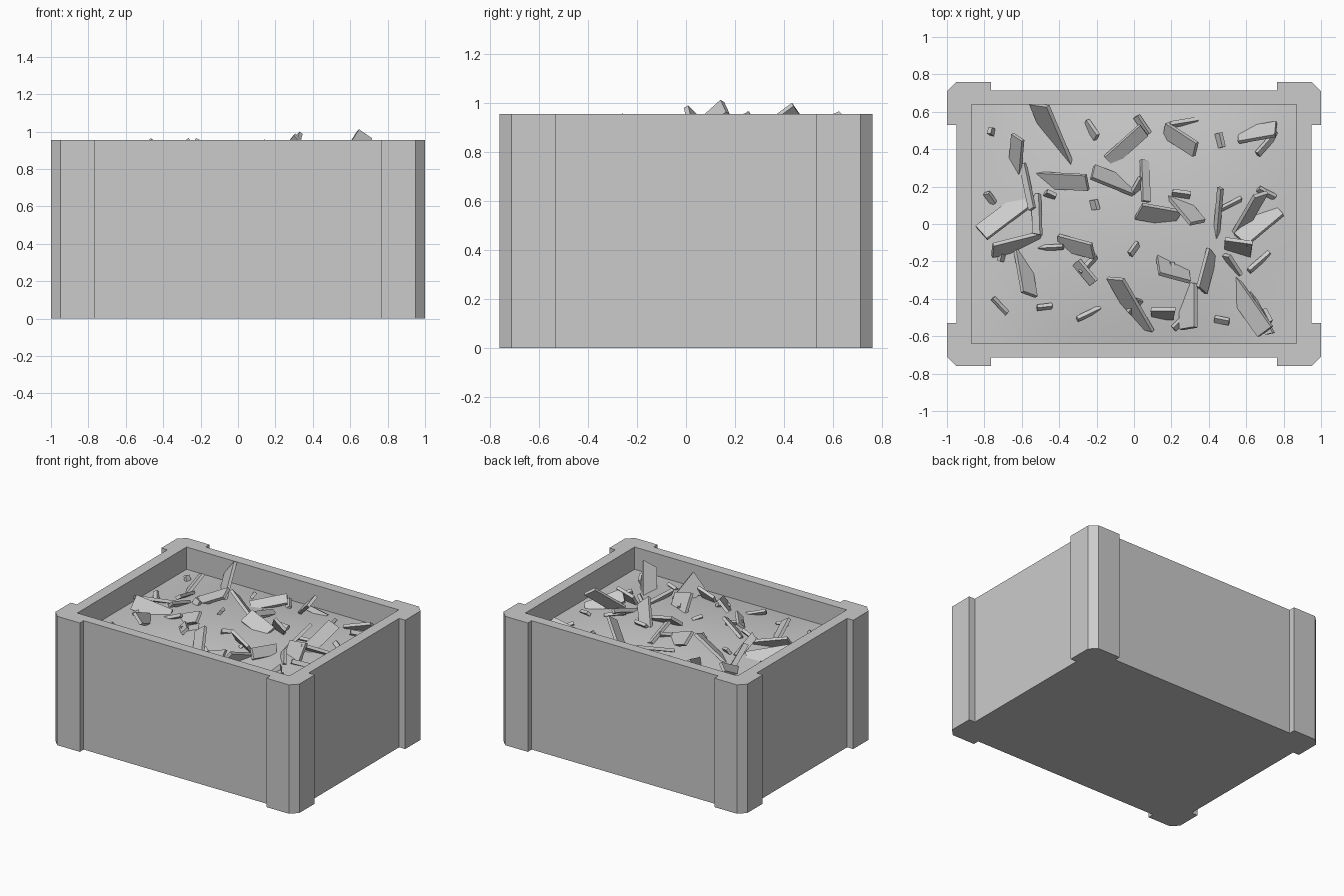
import bpy, bmesh, math, random
from mathutils import Matrix, Vector

if "Cube" in bpy.data.objects:
    bpy.data.objects.remove(bpy.data.objects["Cube"])

random.seed(7)
H = 0.955              # rim height
IX, IY = 0.87, 0.64    # half size of the opening


def make_object(name, bm):
    bmesh.ops.recalc_face_normals(bm, faces=bm.faces)
    mesh = bpy.data.meshes.new(name)
    bm.to_mesh(mesh)
    bm.free()
    obj = bpy.data.objects.new(name, mesh)
    bpy.context.collection.objects.link(obj)
    return obj


def mound(x, y):
    return 0.79 + 0.06 * (1 - (x / IX) ** 2) * (1 - (y / IY) ** 2)


def walls(bm, outline, z0, z1):
    """Wall band with a floor; returns the edges of the top loop."""
    lo = [bm.verts.new((x, y, z0)) for x, y in outline]
    hi = [bm.verts.new((x, y, z1)) for x, y in outline]
    bm.faces.new(lo)
    n = len(outline)
    for i in range(n):
        j = (i + 1) % n
        bm.faces.new((lo[i], lo[j], hi[j], hi[i]))
    return [bm.edges.get((hi[i], hi[(i + 1) % n])) for i in range(n)]


# Crate: chamfered corner posts mirrored from one quarter, hollow inside
quarter = [(0.95, 0.53), (1, 0.53), (1, 0.71), (0.95, 0.76), (0.765, 0.76), (0.765, 0.715)]
half = quarter + [(-x, y) for x, y in reversed(quarter)]
outline = half + [(x, -y) for x, y in reversed(half)]
opening = [(IX, IY), (-IX, IY), (-IX, -IY), (IX, -IY)]
bm = bmesh.new()
rim = walls(bm, outline, 0, H) + walls(bm, opening, 0.06, H)
bmesh.ops.triangle_fill(bm, edges=rim, use_beauty=True)
bmesh.ops.dissolve_limit(bm, angle_limit=0.01, verts=bm.verts, edges=bm.edges)
make_object("crate", bm)

# Fill: gently mounded surface inside the crate
bm = bmesh.new()
bmesh.ops.create_grid(bm, x_segments=16, y_segments=12, size=1)
for v in bm.verts:
    x, y = v.co.x * IX, v.co.y * IY
    v.co = (x, y, mound(x, y))
fill = make_object("fill_surface", bm)
for p in fill.data.polygons:
    p.use_smooth = True
if fill.data.polygons[0].normal.z < 0:
    fill.data.flip_normals()


def add_shard(bm, x, y, length, width, angle, roll, pitch, lift, top):
    """Thin plate with slanted ends, tilted and partly buried in the fill."""
    w = width / math.cos(roll) / 2
    l = length / math.cos(pitch) / 2
    t = 0.011
    cut = random.choice((0, 0.3, -0.3, 0.8)) * w
    shape = [(-l, -w), (l - max(cut, 0), -w), (l + min(cut, 0), w), (-l + abs(cut) * 0.5, w)]
    rot = (Matrix.Rotation(angle, 4, 'Z') @ Matrix.Rotation(pitch, 4, 'Y')
           @ Matrix.Rotation(roll, 4, 'X'))
    pts = [rot @ Vector((a, b, c)) for c in (-t, t) for a, b in shape]
    z = min(mound(x, y) + lift, top - max(p.z for p in pts))
    vs = [bm.verts.new(p + Vector((x, y, z))) for p in pts]
    bm.faces.new(vs[3::-1])
    bm.faces.new(vs[4:])
    for i in range(4):
        j = (i + 1) % 4
        bm.faces.new((vs[i], vs[j], vs[j + 4], vs[i + 4]))


# Large shards: x, y, length, width and heading in degrees, as seen from the top
large = [
    (-.44, .48, .34, .08, -67), (-.63, .37, .20, .06, 85), (-.70, .04, .29, .09, 37),
    (-.41, .23, .32, .08, -3), (-.04, .42, .26, .07, 42), (.25, .45, .20, .07, -33),
    (.66, .49, .20, .07, 10), (-.10, .23, .28, .07, -22), (.13, .05, .22, .08, -10),
    (.28, .08, .20, .07, -50), (-.63, -.11, .26, .06, 14), (-.58, -.26, .25, .07, -80),
    (-.31, -.12, .20, .07, -15), (-.02, -.43, .34, .07, -60), (.21, -.24, .17, .09, -15),
    (.29, -.43, .28, .08, 90), (.39, -.25, .23, .05, 75), (.60, -.43, .37, .09, -55),
    (.67, -.48, .26, .04, -62), (.67, .00, .27, .09, 40), (.62, .06, .24, .05, 60),
    (.56, -.13, .16, .08, -8), (.45, .05, .29, .02, 85), (-.57, .20, .25, .03, -78),
    (.16, -.48, .15, .05, 0), (-.52, .05, .23, .04, -88), (.06, .23, .22, .04, -88),
    (-.26, -.26, .15, .04, -50)]
tall = {5: 1.0, 9: 0.99, 20: 1.012}    # shards that rise above the rim
bm = bmesh.new()
for i, (x, y, length, width, deg) in enumerate(large):
    roll = math.radians(random.choice((-1, 1)) * random.uniform(25, 60))
    pitch = math.radians(random.choice((-1, 1)) * random.uniform(8, 30))
    if i in tall:
        pitch = math.radians(-38)
    add_shard(bm, x, y, length, width, math.radians(deg), roll, pitch,
              0.12 if i in tall else 0.025, tall.get(i, 0.965))
make_object("large_shards", bm)

# Small splinters scattered on a jittered grid
bm = bmesh.new()
for i in range(7):
    for j in range(4):
        x = -0.72 + i * 0.24 + random.uniform(-0.06, 0.06)
        y = -0.5 + j * 0.33 + random.uniform(-0.07, 0.07)
        add_shard(bm, x, y, random.uniform(0.04, 0.16), random.uniform(0.012, 0.03),
                  math.radians(random.uniform(-80, 80)), math.radians(random.uniform(40, 65)),
                  math.radians(random.uniform(-25, 25)), 0.01, 0.94)
make_object("small_splinters", bm)
